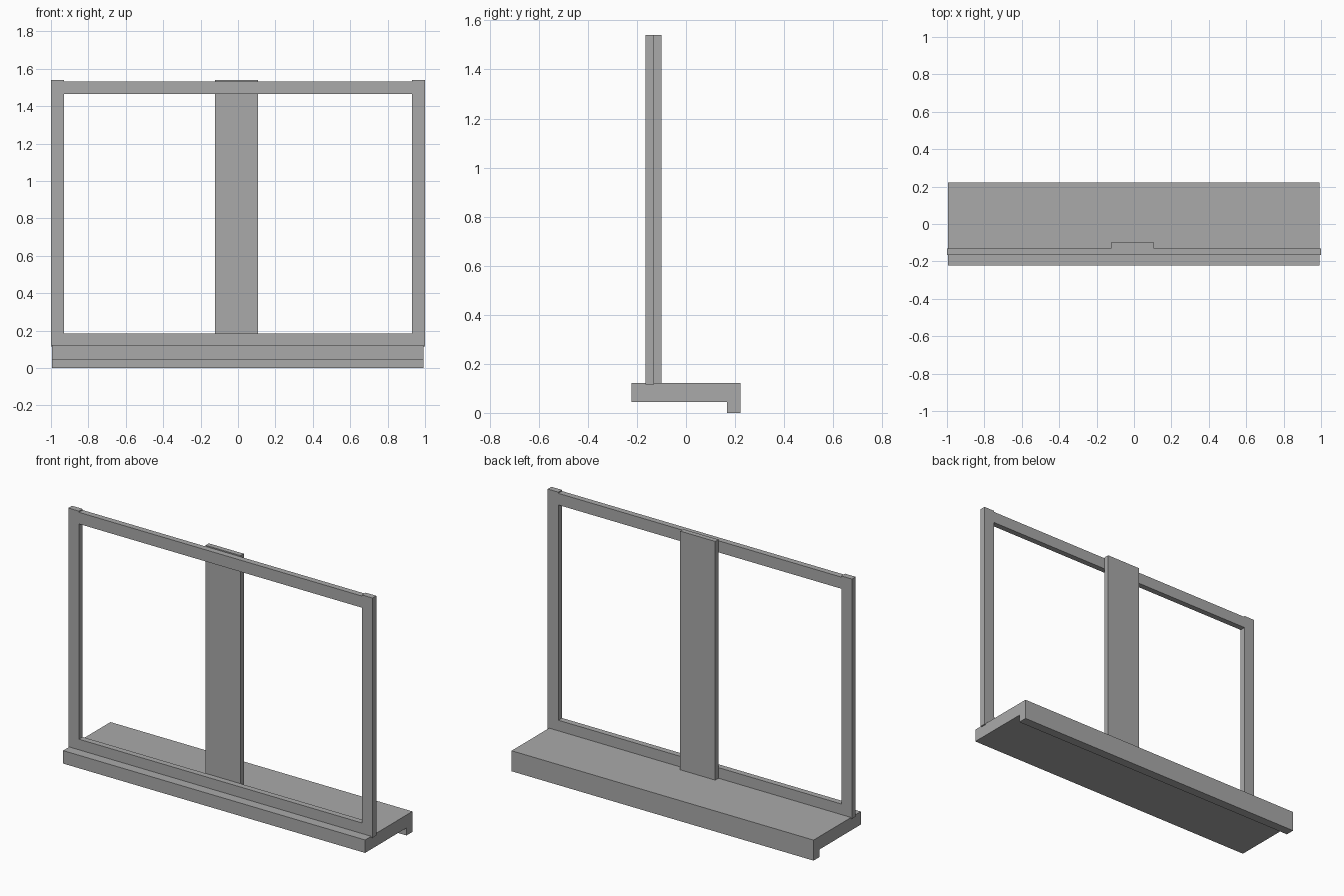
import bpy
import bmesh

cube = bpy.data.objects.get("Cube")
if cube:
    bpy.data.objects.remove(cube)

# Single plain grey finish
grey = bpy.data.materials.new("plain_grey")
grey.use_nodes = True
colour = (0.4, 0.4, 0.4, 1)
grey.diffuse_color = colour
grey.node_tree.nodes["Principled BSDF"].inputs["Base Color"].default_value = colour


def extrude_x(name, profile, x0, x1):
    """Sweep a closed (y, z) profile along x."""
    bm = bmesh.new()
    face = bm.faces.new([bm.verts.new((x0, y, z)) for y, z in profile])
    swept = bmesh.ops.extrude_face_region(bm, geom=[face])["geom"]
    verts = [v for v in swept if isinstance(v, bmesh.types.BMVert)]
    bmesh.ops.translate(bm, verts=verts, vec=(x1 - x0, 0, 0))
    bmesh.ops.recalc_face_normals(bm, faces=bm.faces)
    mesh = bpy.data.meshes.new(name)
    bm.to_mesh(mesh)
    bm.free()
    mesh.materials.append(grey)
    obj = bpy.data.objects.new(name, mesh)
    bpy.context.collection.objects.link(obj)
    return obj


def box(name, x, y, z):
    return extrude_x(name, [(y[0], z[0]), (y[1], z[0]), (y[1], z[1]), (y[0], z[1])], *x)


BOTTOM, TOP = 0.115, 1.54
FRAME_Y = (-0.165, -0.13)
STILE = 0.07

# Sill with a downturned lip along the back edge
extrude_x("sill", [(-0.222, 0.045), (0.167, 0.045), (0.167, 0), (0.222, 0),
                   (0.222, 0.122), (-0.222, 0.122)], -0.994, 0.991)

# Frame uprights
for side, name in ((1, "left_stile"), (-1, "right_stile")):
    box(name, sorted((side, side * (1 - STILE))), FRAME_Y, (BOTTOM, TOP))

# Frame rails
inner = 1 - STILE
box("bottom_rail", (-inner, inner), FRAME_Y, (BOTTOM, 0.185))
box("top_rail", (-inner, inner), FRAME_Y, (1.464, 1.533))

# Flat centre board behind the rails
box("centre_board", (-0.122, 0.108), (-0.13, -0.1), (BOTTOM, TOP))
